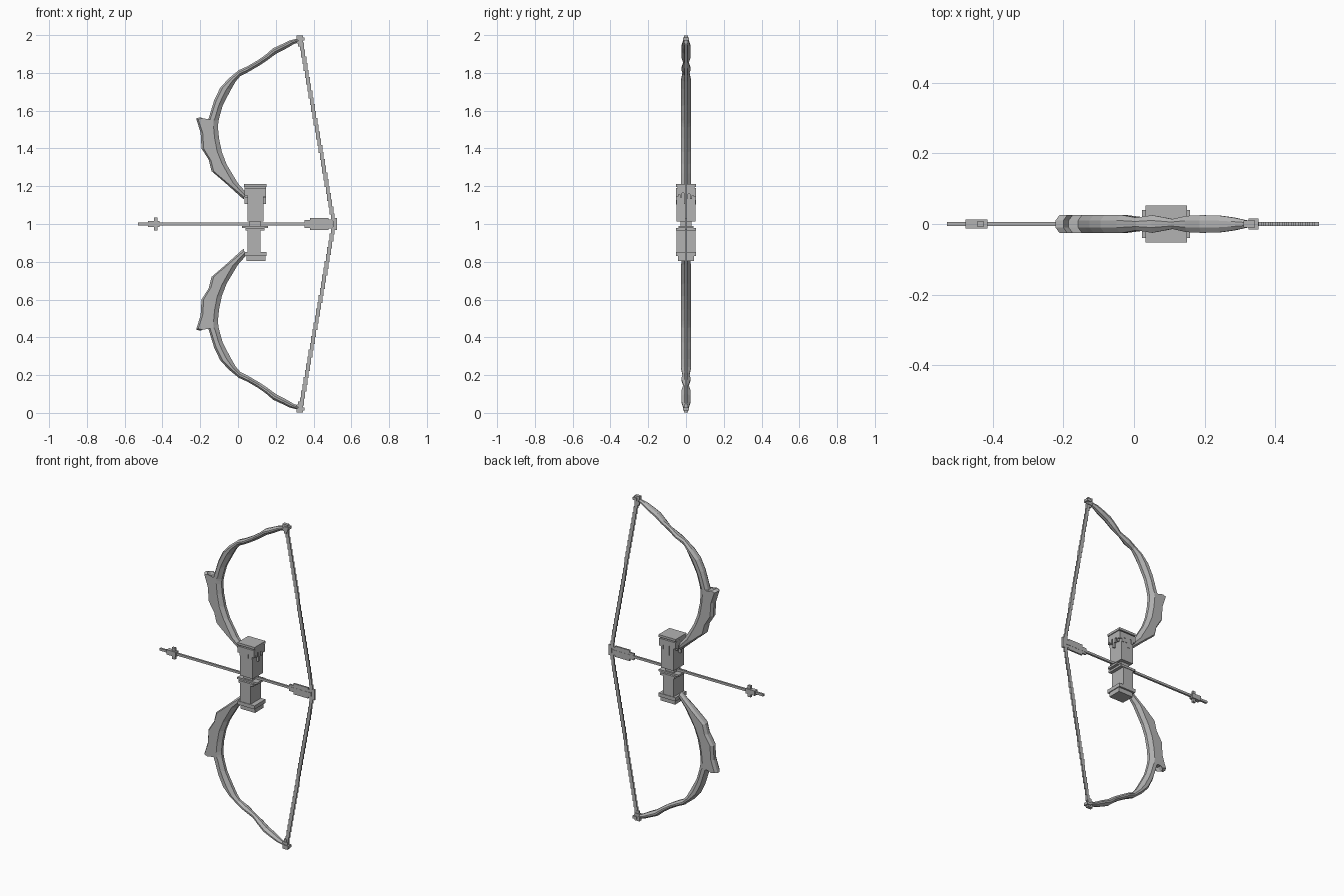
import bpy, bmesh
from mathutils import Vector

cube = bpy.data.objects.get("Cube")
if cube:
    bpy.data.objects.remove(cube)

grey = bpy.data.materials.new("plain grey")
grey.use_nodes = True
GREY = (0.45, 0.45, 0.45, 1)
grey.diffuse_color = GREY
grey.node_tree.nodes["Principled BSDF"].inputs["Base Color"].default_value = GREY


def finish(name, bm):
    bmesh.ops.recalc_face_normals(bm, faces=bm.faces)
    mesh = bpy.data.meshes.new(name)
    bm.to_mesh(mesh)
    bm.free()
    mesh.materials.append(grey)
    obj = bpy.data.objects.new(name, mesh)
    bpy.context.collection.objects.link(obj)
    return obj


def add_box(bm, x0, x1, y, z0, z1):
    """Box centred on y = 0 with half depth y."""
    verts = bmesh.ops.create_cube(bm, size=1)["verts"]
    for v in verts:
        v.co = ((x0 + x1) / 2 + v.co.x * (x1 - x0), v.co.y * 2 * y,
                (z0 + z1) / 2 + v.co.z * (z1 - z0))
    return verts


def boxes(name, rows):
    bm = bmesh.new()
    for row in rows:
        add_box(bm, *row)
    return finish(name, bm)


# Limb stations: outer edge x, z, inner edge x, z, half depth
STATIONS = [
    (.03, .13, .04, .17, .018), (-.07, .22, .0, .215, .026),
    (-.14, .28, -.03, .265, .026), (-.155, .34, -.06, .315, .026),
    (-.193, .40, -.085, .38, .026), (-.198, .485, -.1, .45, .026),
    (-.222, .558, -.106, .51, .026), (-.2, .565, -.105, .53, .026),
    (-.185, .542, -.102, .55, .026), (-.158, .55, -.096, .575, .026),
    (-.14, .61, -.08, .63, .026), (-.126, .655, -.062, .665, .026),
    (-.095, .72, -.035, .715, .026), (-.05, .77, -.012, .755, .026),
    (.005, .815, .012, .783, .018), (.05, .835, .055, .805, .025),
    (.105, .867, .115, .84, .014), (.145, .895, .155, .867, .023),
    (.185, .93, .2, .9, .025), (.235, .953, .25, .926, .024),
    (.275, .972, .295, .952, .018), (.32, .983, .325, .965, .01),
]


def limb(name, side):
    bm = bmesh.new()
    rings = []
    for ox, oz, ix, iz, depth in STATIONS:
        outer, inner = Vector((ox, 0, 1 + side * oz)), Vector((ix, 0, 1 + side * iz))
        width = (inner - outer).length
        a, b = min(.012 / width, .3), 1 - min(.026 / width, .4)
        section = [(0, .4), (a, 1), (b, 1), (1, .35)]
        section += [(t, -y) for t, y in reversed(section)]
        rings.append([bm.verts.new(outer.lerp(inner, t) + Vector((0, y * depth, 0)))
                      for t, y in section])
    for r, s in zip(rings, rings[1:]):
        for i in range(8):
            j = (i + 1) % 8
            bm.faces.new((r[i], r[j], s[j], s[i]))
    bm.faces.new(rings[0])
    bm.faces.new(rings[-1])
    return finish(name, bm)


for label, side in (("upper", 1), ("lower", -1)):
    limb(label + "_limb", side)

    # Stepped string from the limb tip to the nocking point
    steps = 26
    bm = bmesh.new()
    for i in range(steps):
        x = .335 + .17 * (i + .5) / steps
        z = [1 + side * (.96 - .94 * k / steps) for k in (i, i + 1.15)]
        add_box(bm, x - .01, x + .01, .005, min(z), max(z))
    finish(label + "_string", bm)

    # Crossed blocks that hold the string at the tip
    boxes(label + "_tip_nock", [
        (x0, x1, y, 1 + side * (mid - half), 1 + side * (mid + half))
        for x0, x1, y, mid, half in ((.31, .343, .01, .977, .022),
                                     (.325, .353, .016, .98, .008),
                                     (.317, .336, .006, .965, .025))])

# Grip halves with their collars
boxes("upper_grip", [(.05, .135, .05, 1.012, 1.19), (.06, .12, .03, .99, 1.012)])
boxes("upper_grip_cap", [(.033, .15, .053, 1.197, 1.211), (.05, .13, .04, 1.188, 1.2)])
boxes("lower_grip", [(.05, .12, .05, .84, .975)])
boxes("lower_grip_collar", [(.022, .158, .04, .978, .99), (.04, .14, .053, .966, .98)])
boxes("lower_grip_base", [(.035, .15, .053, .83, .852), (.045, .145, .042, .803, .83)])

# Ragged lashing below the cap: stepped columns on the front and back, then the ends
rag = [.04, .055, .03, .088, .06, .035, .062, .045]
bm = bmesh.new()
for i, drop in enumerate(rag):
    x = .035 + .014 * i
    for y in (-.047, .047):
        for v in add_box(bm, x, x + .014, .006, 1.19 - drop, 1.19):
            v.co.y += y
    for x0, x1 in ((.035, .052), (.13, .147)):
        for v in add_box(bm, x0, x1, .0055, 1.195 - drop, 1.195):
            v.co.y += -.0385 + .011 * i
finish("lashing", bm)

# Arrow
boxes("arrow_shaft", [(-.53, .5, .006, .993, 1.007)])
boxes("arrow_head", [(-.477, -.415, .013, .985, 1.015),
                     (-.445, -.425, .007, .965, 1.035)])
boxes("arrow_fletching", [(.352, .385, .005, .98, 1.02), (.38, .48, .005, .967, 1.033),
                          (.47, .5, .005, 1.008, 1.024), (.47, .5, .005, .976, .992)])
boxes("string_nocking_point", [(.503, .524, .006, .968, 1.032)])
